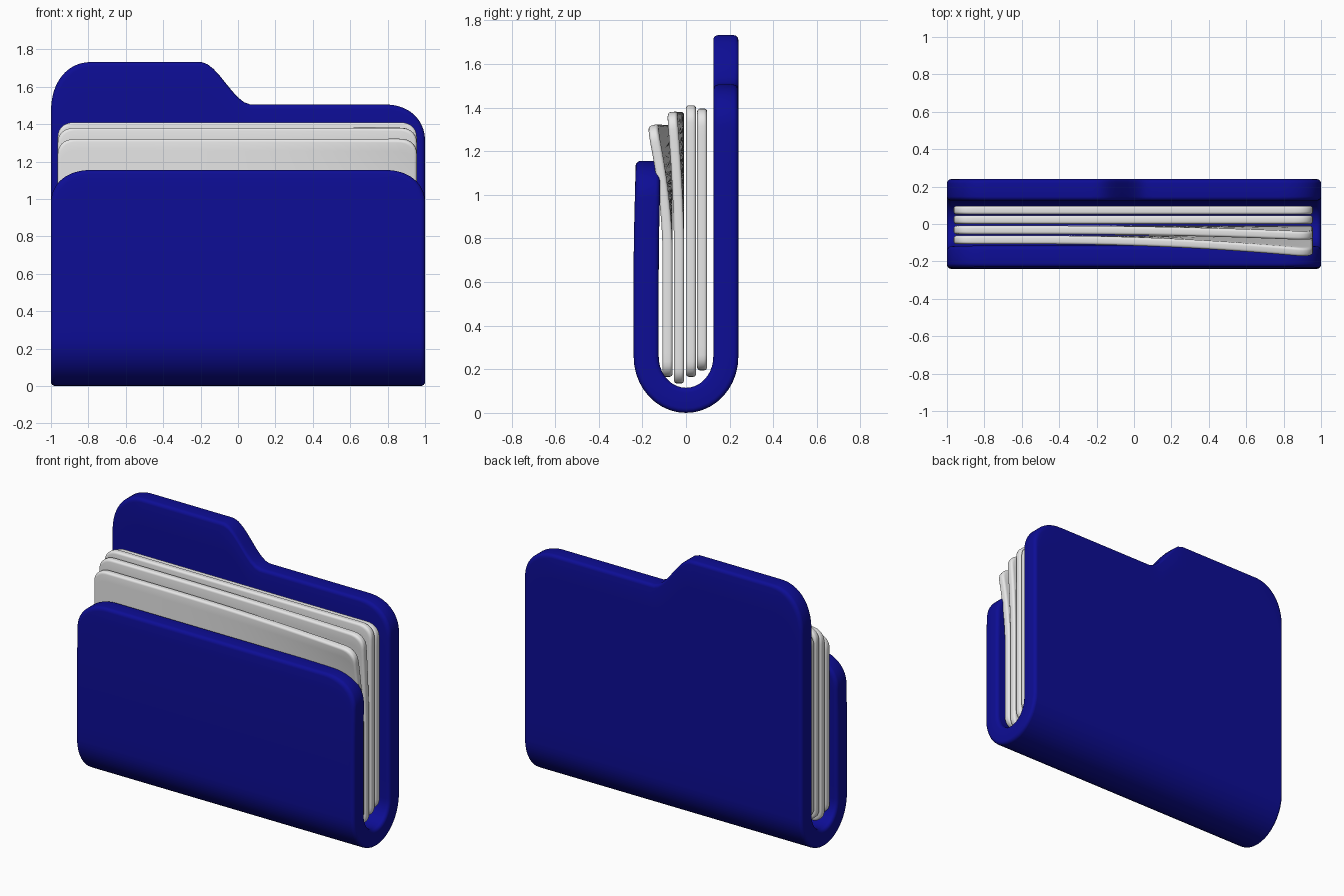
import bpy, bmesh, math

cube = bpy.data.objects.get("Cube")
if cube:
    bpy.data.objects.remove(cube, do_unlink=True)


def make_material(name, color):
    mat = bpy.data.materials.new(name)
    mat.use_nodes = True
    mat.diffuse_color = color
    mat.node_tree.nodes["Principled BSDF"].inputs["Base Color"].default_value = color
    return mat


blue = make_material("folder blue", (0.004, 0.004, 0.3, 1))
white = make_material("paper white", (0.8, 0.8, 0.8, 1))


def smoothstep(a, b, x):
    t = min(1, max(0, (x - a) / (b - a)))
    return t * t * (3 - 2 * t)


def corner_drop(x, half, run, drop, power=2.2):
    """How far a rounded corner falls below the straight edge at x."""
    u = min(1, max(0, (abs(x) - half + run) / run))
    return drop * (1 - (1 - u ** power) ** (1 / power))


def spread(a, b, n):
    return [a + (b - a) * i / n for i in range(n + 1)]


def slab(name, half, cols, thick, edge, low, high, rows, place, mat):
    """Thick sheet with a rounded rim; place(x, s, d) bends it into shape."""
    bm = bmesh.new()
    xs = [half * math.sin(math.pi / 2 * u) for u in spread(-1, 1, cols)]

    def grid(offset, inset):
        k = (half - inset) / half
        return [[place(x * k, s, offset) for s in rows(low(x) + inset, high(x) - inset)]
                for x in xs]

    def rim(g):
        return ([c[0] for c in g] + g[-1][1:] + [c[-1] for c in g[-2::-1]] + g[0][-2:0:-1])

    # Rim rounding, from the outer skin to the inner skin
    arc = [math.pi / 2 * i / 4 for i in range(5)]
    steps = [(thick / 2 - edge * (1 - math.cos(a)), edge * (1 - math.sin(a))) for a in arc]
    steps += [(-d, e) for d, e in reversed(steps)]
    loops = []
    for i, (d, e) in enumerate(steps):
        g = grid(d, e)
        if i in (0, len(steps) - 1):
            g = [[bm.verts.new(p) for p in col] for col in g]
            for a, b in zip(g, g[1:]):
                for j in range(len(a) - 1):
                    bm.faces.new((a[j], b[j], b[j + 1], a[j + 1]))
            loops.append(rim(g))
        else:
            loops.append([bm.verts.new(p) for p in rim(g)])
    for a, b in zip(loops, loops[1:]):
        for j in range(len(a)):
            k = (j + 1) % len(a)
            bm.faces.new((a[j], a[k], b[k], b[j]))
    bmesh.ops.recalc_face_normals(bm, faces=bm.faces)
    for f in bm.faces:
        f.smooth = True
    mesh = bpy.data.meshes.new(name)
    bm.to_mesh(mesh)
    bm.free()
    mesh.materials.append(mat)
    obj = bpy.data.objects.new(name, mesh)
    bpy.context.collection.objects.link(obj)
    return obj


# Folder: one sheet bent into a U, with a tab on the taller back panel
THICK = 0.115
RADIUS = 0.1825
BEND = 0.2
BEND_Z = BEND + THICK / 2


def folder_place(x, s, d):
    if s < 0:
        return (x, -(RADIUS + d) + 0.012 * smoothstep(0.4, 1.1, -s), BEND_Z - s)
    if s > math.pi:
        return (x, RADIUS + d, BEND_Z + s - math.pi)
    return (x, -(RADIUS + d) * math.cos(s), BEND_Z - (BEND + d) * math.sin(s))


def folder_low(x):
    return BEND_Z - 1.155 + corner_drop(x, 1, 0.22, 0.18)


def folder_high(x):
    top = 1.505 + 0.227 * (1 - smoothstep(-0.2, 0.07, x))
    top -= corner_drop(x, 1, 0.22, 0.27 if x < 0 else 0.2)
    return math.pi + top - BEND_Z


def folder_rows(a, b):
    return spread(a, 0, 10)[:-1] + spread(0, math.pi, 20) + spread(math.pi, b, 10)[1:]


slab("folder", 1, 96, THICK, 0.022, folder_low, folder_high, folder_rows, folder_place, blue)

# Papers: back to front, the front two curl forward at one top corner
papers = [  # y, bottom, top, curl
    (0.074, 0.195, 1.395, 0),
    (0.023, 0.165, 1.41, 0),
    (-0.032, 0.135, 1.38, 0.033),
    (-0.085, 0.165, 1.32, 0.072),
]
for i, (y, bottom, top, curl) in enumerate(papers):
    def paper_place(x, s, d):
        across = max(0, (x + 0.5) / 1.45) ** 2
        up = max(0, (s - 0.75) / (top - 0.75)) ** 1.7
        slope = 1.7 * curl * across * up / 0.5
        return (x - 0.004, y - d - curl * across * up, s - d * slope)

    slab(f"paper_{i + 1}", 0.96, 48, 0.046, 0.014,
         lambda x: bottom + corner_drop(x, 0.96, 0.07, 0.07),
         lambda x: top - corner_drop(x, 0.96, 0.09, 0.08),
         lambda a, b: spread(a, b, 24), paper_place, white)
